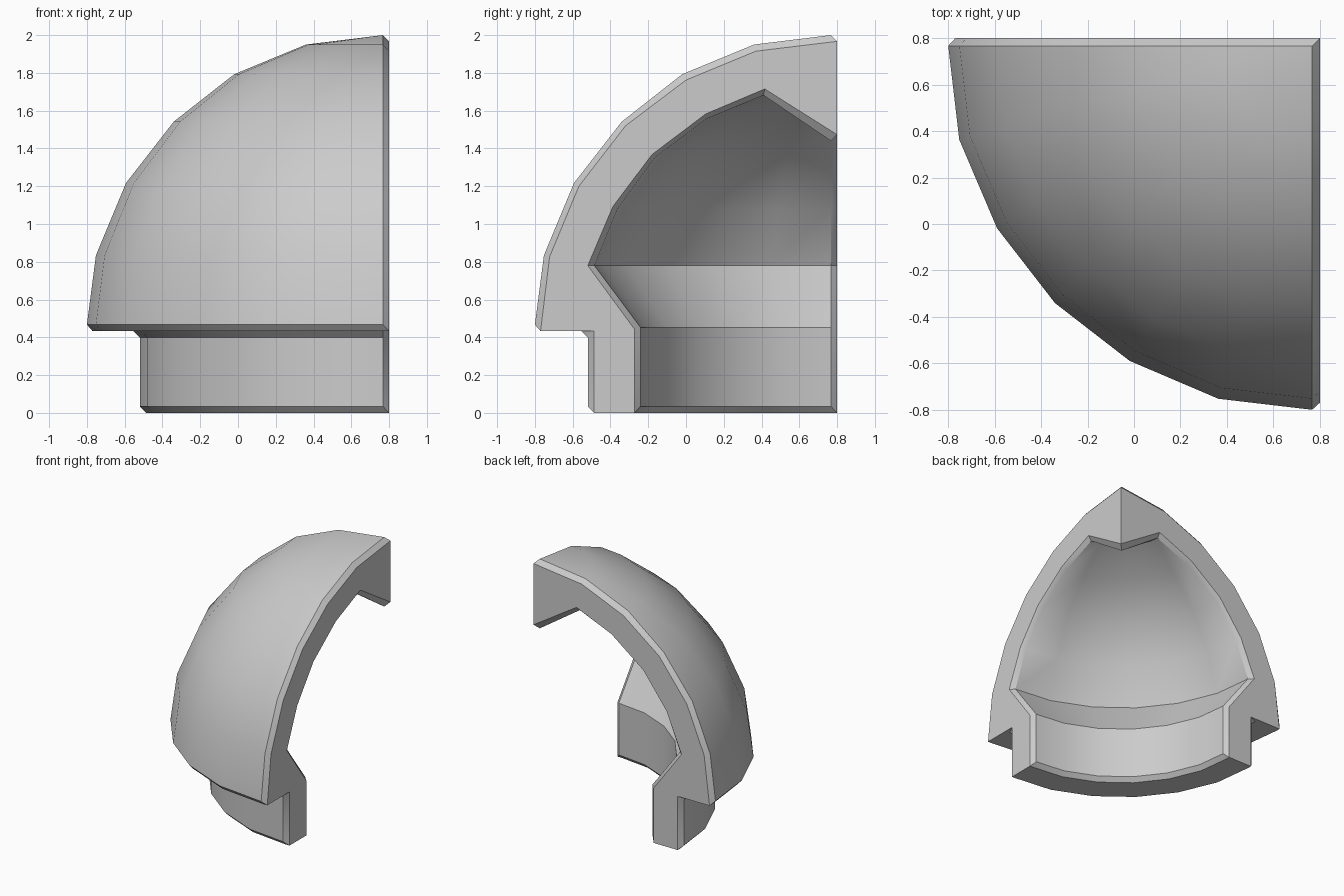
import bpy, bmesh
from math import sin, cos, radians

if "Cube" in bpy.data.objects:
    bpy.data.objects.remove(bpy.data.objects["Cube"])

C = 0.8      # the revolve axis stands at x = y = C
D = 0.033    # chamfer width along the cut planes

# Cross-section pairs: (radius, z) inside the body, (radius, z) on the cut planes
SECTION = [
    # outer dome
    ((0, 2.0), (0, 1.967)), ((.44, 1.95), (.43, 1.915)),
    ((.82, 1.793), (.80, 1.762)), ((1.14, 1.542), (1.12, 1.52)),
    ((1.393, 1.217), (1.367, 1.20)), ((1.552, .835), (1.522, .827)),
    ((1.6, .467), (1.57, .433)), ((1.57, .433), (1.57, .433)),
    # socket collar outside and base
    ((1.355, .433), (1.286, .433)), ((1.32, .40), (1.286, .433)),
    ((1.32, .035), (1.286, 0)), ((1.286, 0), (1.286, 0)),
    ((1.072, 0), (1.072, 0)), ((1.04, .035), (1.072, 0)),
    # inside wall, flare, inner dome and hanging cone
    ((1.04, .452), (1.072, .442)), ((1.285, .78), (1.32, .78)),
    ((1.163, 1.08), (1.187, 1.093)), ((.965, 1.352), (.98, 1.368)),
    ((.69, 1.557), (.695, 1.583)), ((.39, 1.682), (.383, 1.715)),
    ((0, 1.44), (0, 1.473)),
]


def station(i):
    """Ring of points number i, from the right cut plane (0) to the back one (8)."""
    pts = []
    for (r, z), (rq, zq) in SECTION:
        if i in (0, 8):
            u, v, z = 0, rq, zq
        elif r == 0:
            u, v = D, D
        elif i in (1, 7):
            u, v = D, r
        else:
            a = radians((15.7, 30.5, 45, 30.5, 15.7)[i - 2])
            u, v = r * 1.008 * sin(a), r * 1.008 * cos(a)
        if i > 4:
            u, v = v, u
        pts.append((C - u, C - v, z))
    return pts


bm = bmesh.new()
rings = [[bm.verts.new(p) for p in station(i)] for i in range(9)]
for a, b in zip(rings, rings[1:]):
    for k in range(len(SECTION) - 1):
        bm.faces.new((a[k], a[k + 1], b[k + 1], b[k]))
# flat cut faces
bm.faces.new(rings[0])
bm.faces.new(rings[-1])
bmesh.ops.remove_doubles(bm, verts=bm.verts, dist=0.0005)
bmesh.ops.recalc_face_normals(bm, faces=bm.faces)

mesh = bpy.data.meshes.new("quarter_dome_corner")
bm.to_mesh(mesh)
bm.free()
obj = bpy.data.objects.new("quarter_dome_corner", mesh)
bpy.context.collection.objects.link(obj)
bpy.context.view_layer.objects.active = obj
obj.select_set(True)
bpy.ops.object.shade_smooth_by_angle(angle=radians(35))
